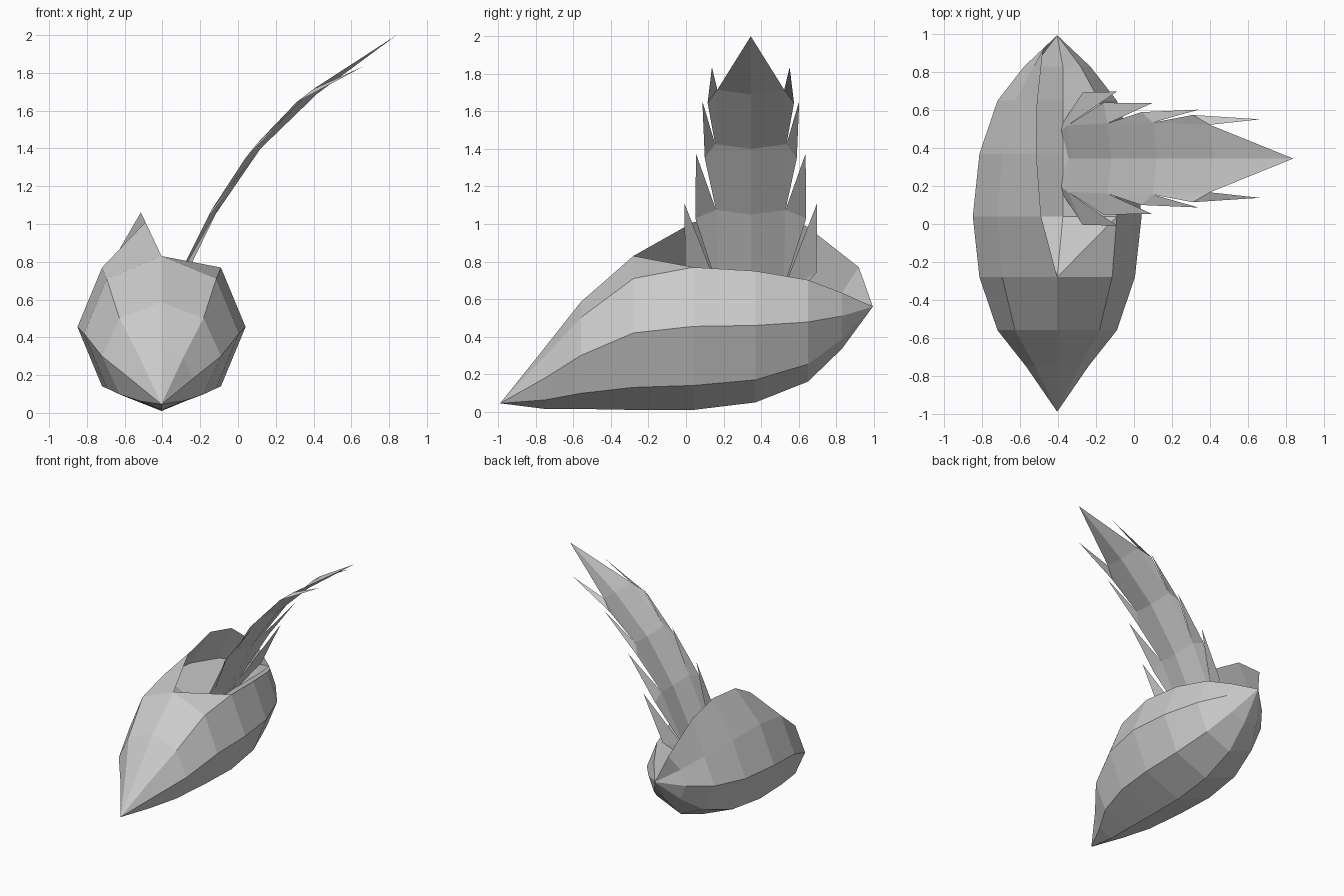
import bpy, math

if "Cube" in bpy.data.objects:
    bpy.data.objects.remove(bpy.data.objects["Cube"])

CX = -0.405   # axis of the pod
CY = 0.345    # axis of the leaf


def add_mesh(name, verts, faces):
    mesh = bpy.data.meshes.new(name)
    mesh.from_pydata(verts, [], faces)
    mesh.update()
    obj = bpy.data.objects.new(name, mesh)
    bpy.context.collection.objects.link(obj)
    return obj


# Pod shell: eight-sided rings (y, centre z, radius); the top is cracked open from ring 2 on
rings = [(-0.75, 0.18, 0.165), (-0.56, 0.30, 0.285), (-0.28, 0.42, 0.41), (0.04, 0.455, 0.445),
         (0.37, 0.46, 0.41), (0.65, 0.478, 0.317), (0.83, 0.51, 0.175)]
widths = [0.165, 0.315, 0.41, 0.445, 0.41, 0.315, 0.175]
raised = {3: (-0.49, 0.04, 1.01), 4: (-0.515, 0.37, 1.06),
          5: (-0.51, 0.64, 0.99), 6: (-0.48, 0.92, 0.77)}
verts, faces = [], []
for i, ((y, zc, r), w) in enumerate(zip(rings, widths)):
    for k in range(8):
        a = k * math.pi / 4
        p = (CX + w * math.cos(a), y, zc + r * math.sin(a))
        verts.append(raised[i] if k == 2 and i in raised else p)
front = len(verts)
back = front + 1
verts += [(CX, -0.99, 0.045), (CX, 0.995, 0.56)]
last = 8 * (len(rings) - 1)
for k in range(8):
    n = (k + 1) % 8
    faces.append((front, n, k))
    for i in range(len(rings) - 1):
        a, b = 8 * i, 8 * (i + 1)
        if k == 1 and i >= 2:
            if i == 2:
                faces.append((a + 1, a + 2, b + 1))
            continue
        faces.append((a + k, a + n, b + n, b + k))
    if k != 1:
        faces.append((last + k, last + n, back))
add_mesh("pod_shell", verts, faces)

# Hollow inside the crack: a shallow bowl between both upper edges
bowl, bowl_faces = [], []
for i in range(3, 7):
    right, left = verts[8 * i + 1], verts[8 * i + 3]
    bowl += [right, (CX + 0.03, right[1], 0.575), left]
for j in range(3):
    for k in range(2):
        a = 3 * j + k
        bowl_faces.append((a, a + 1, a + 4, a + 3))
bowl += [verts[18], verts[back], verts[19]]
bowl_faces += [(12, 1, 0), (12, 14, 2, 1), (9, 10, 13), (10, 11, 13)]
add_mesh("pod_inside", bowl, bowl_faces)

# Leaf blade: midrib (x, z) and half width of the solid part at each level
levels = [(-0.40, 0.47, 0.12), (-0.33, 0.63, 0.175), (-0.12, 1.05, 0.185),
          (0.12, 1.40, 0.19), (0.42, 1.69, 0.178)]
lv, lf = [], []
for x, z, w in levels:
    for s in (-1, 0, 1):
        lv.append((x - 0.02 * abs(s), CY + s * w, z + 0.025 * abs(s)))
tip = len(lv)
lv.append((0.84, CY, 2.0))
for i in range(len(levels) - 1):
    for k in range(2):
        a = 3 * i + k
        lf.append((a, a + 1, a + 4, a + 3))
lf += [(12, 13, tip), (13, 14, tip)]

# Leaf barbs: outer corner and point (x, half width, z), mirrored on both edges
barbs = [((-0.27, 0.35, 0.74), (-0.09, 0.353, 1.11)),
         ((-0.16, 0.295, 1.03), (0.095, 0.292, 1.375)),
         ((0.04, 0.245, 1.35), (0.34, 0.258, 1.655)),
         ((0.31, 0.23, 1.645), (0.665, 0.207, 1.835))]
for i, (corner, point) in enumerate(barbs):
    for s in (-1, 1):
        n = len(lv)
        lv += [(x, CY + s * y, z) for x, y, z in (corner, point)]
        low, high = 3 * i + 1 + s, 3 * (i + 1) + 1 + s
        tris = [(low, n, high), (n, n + 1, high)]
        lf += tris if s > 0 else [t[::-1] for t in tris]
add_mesh("leaf", lv, lf)
